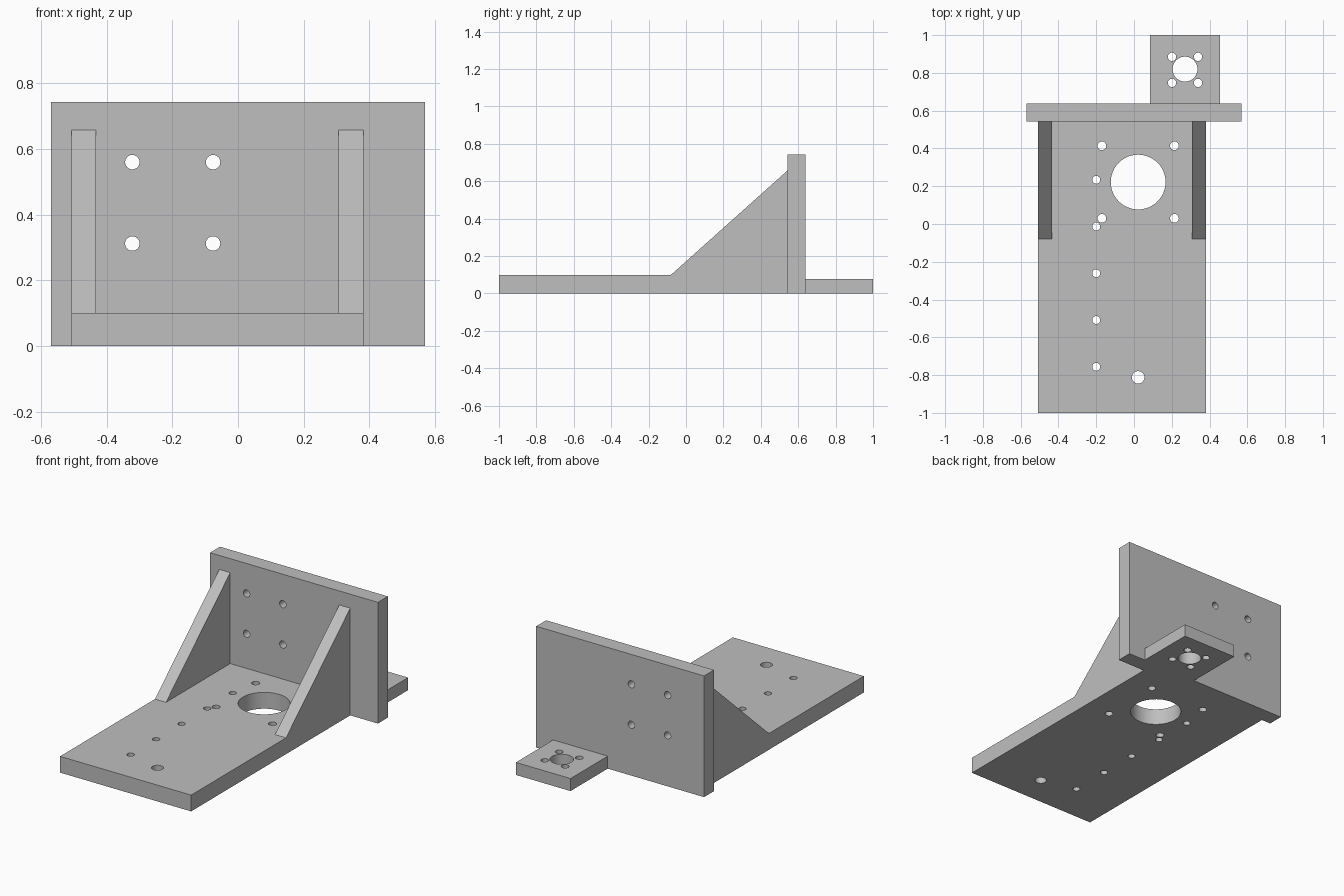
import bpy
import bmesh
from math import radians
from mathutils import Matrix, Vector

cube = bpy.data.objects.get("Cube")
if cube:
    bpy.data.objects.remove(cube, do_unlink=True)

# Single grey finish
GREY = (0.52, 0.52, 0.52, 1)
grey = bpy.data.materials.new("plain grey")
grey.use_nodes = True
grey.diffuse_color = GREY
bsdf = grey.node_tree.nodes["Principled BSDF"]
bsdf.inputs["Base Color"].default_value = GREY
bsdf.inputs["Roughness"].default_value = 0.6


def finish(name, bm):
    bmesh.ops.recalc_face_normals(bm, faces=bm.faces)
    mesh = bpy.data.meshes.new(name)
    bm.to_mesh(mesh)
    bm.free()
    mesh.materials.append(grey)
    obj = bpy.data.objects.new(name, mesh)
    bpy.context.collection.objects.link(obj)
    return obj


def box(name, low, high):
    low, high = Vector(low), Vector(high)
    bm = bmesh.new()
    place = Matrix.Translation((low + high) / 2) @ Matrix.Diagonal((*(high - low), 1))
    bmesh.ops.create_cube(bm, size=1, matrix=place)
    return finish(name, bm)


def drill(obj, holes, turn=Matrix()):
    """Cut round holes, each (centre, radius), along z or a turned axis."""
    bm = bmesh.new()
    for centre, radius in holes:
        bmesh.ops.create_cone(bm, cap_ends=True, segments=48, radius1=radius,
                              radius2=radius, depth=0.4,
                              matrix=Matrix.Translation(centre) @ turn)
    cutter = finish("hole_cutter", bm)
    cutter.hide_render = True
    mod = obj.modifiers.new("holes", 'BOOLEAN')
    mod.object = cutter
    mod.solver = 'EXACT'
    bpy.ops.object.select_all(action='DESELECT')
    bpy.context.view_layer.objects.active = obj
    obj.select_set(True)
    bpy.ops.object.modifier_apply(modifier=mod.name)
    bpy.data.objects.remove(cutter, do_unlink=True)
    bpy.ops.object.shade_smooth_by_angle(angle=radians(30))


def grid(xs, ys, radius):
    return [((x, y, 0), radius) for x in xs for y in ys]


# Long base plate: large bore, its four bolts, a row of holes and a pivot hole
base = box("base_plate", (-0.508, -1, 0), (0.382, 0.543, 0.1))
drill(base, [((0.022, 0.222, 0), 0.145), ((0.022, -0.812, 0), 0.033)]
      + grid((-0.17, 0.214), (0.03, 0.414), 0.023)
      + grid((-0.2,), [0.234 - 0.2475 * i for i in range(5)], 0.021))

# Upright plate with four bolt holes
upright = box("upright_plate", (-0.57, 0.543, 0), (0.57, 0.639, 0.744))
drill(upright, [((x, 0.59, z), 0.022) for x in (-0.322, -0.076) for z in (0.312, 0.56)],
      Matrix.Rotation(radians(90), 4, 'X'))

# Rear tab with a bore and four bolts
tab = box("rear_tab", (0.084, 0.639, 0), (0.455, 1, 0.077))
drill(tab, [((0.27, 0.82, 0), 0.066)] + grid((0.201, 0.339), (0.747, 0.885), 0.022))

# Triangular side braces
for name, x in (("right_brace", -0.508), ("left_brace", 0.307)):
    bm = bmesh.new()
    profile = [(-0.08, 0.1), (0.543, 0.1), (0.543, 0.658)]
    face = bm.faces.new([bm.verts.new((x, y, z)) for y, z in profile])
    side = bmesh.ops.extrude_face_region(bm, geom=[face])
    bmesh.ops.translate(bm, vec=(0.075, 0, 0),
                        verts=[g for g in side["geom"] if isinstance(g, bmesh.types.BMVert)])
    finish(name, bm)
